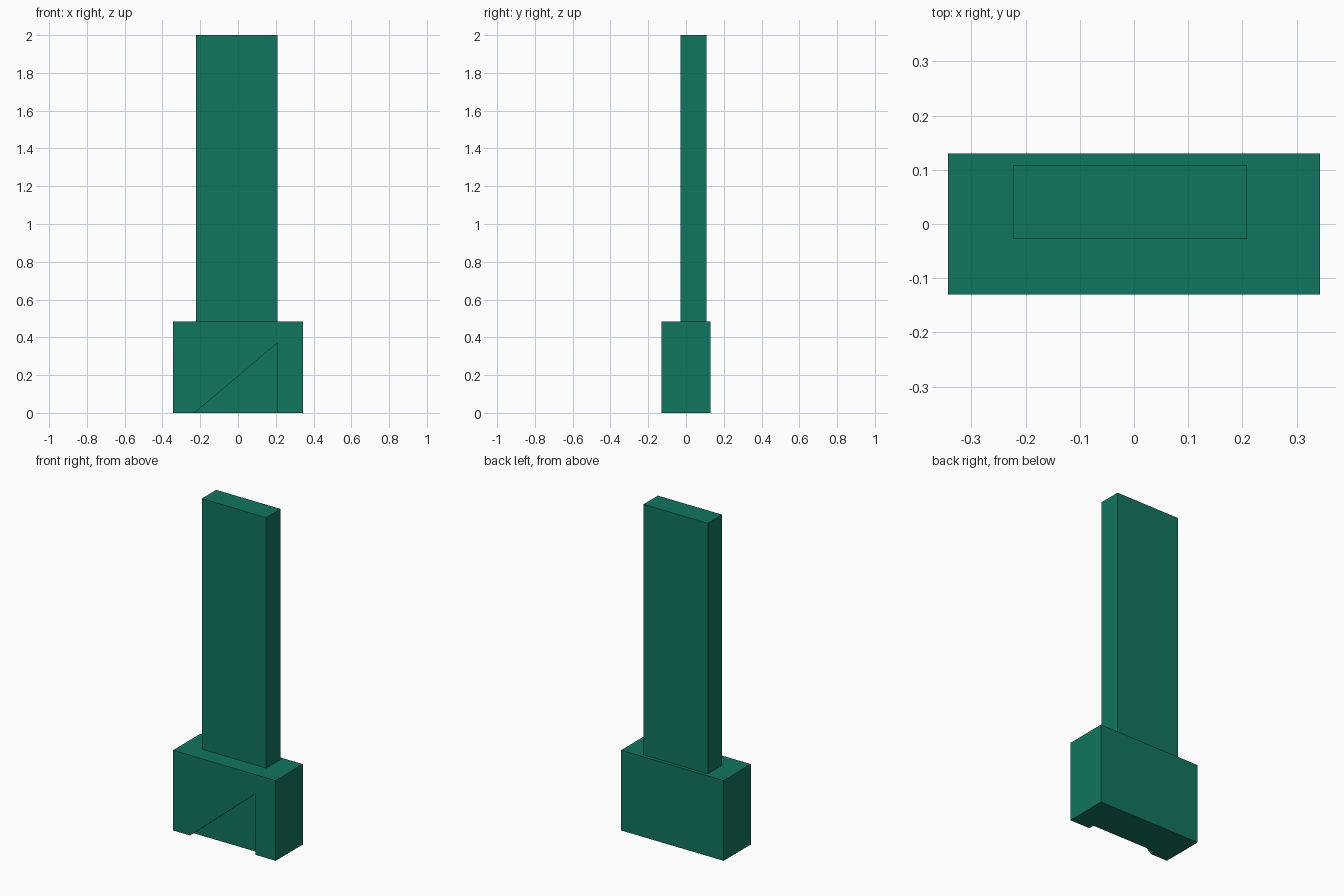
import bpy
import bmesh
from mathutils import Vector

default = bpy.data.objects.get("Cube")
if default:
    bpy.data.objects.remove(default, do_unlink=True)

# Single flat colour
green = bpy.data.materials.new("deep green")
green.use_nodes = True
colour = (0.005, 0.18, 0.117, 1.0)
green.diffuse_color = colour
green.node_tree.nodes["Principled BSDF"].inputs["Base Color"].default_value = colour


def prism(name, outline, y_front, y_back):
    """Extrude an x-z outline from front to back."""
    bm = bmesh.new()
    face = bm.faces.new([bm.verts.new((x, y_front, z)) for x, z in outline])
    result = bmesh.ops.extrude_face_region(bm, geom=[face])
    moved = [v for v in result["geom"] if isinstance(v, bmesh.types.BMVert)]
    bmesh.ops.translate(bm, verts=moved, vec=Vector((0, y_back - y_front, 0)))
    bmesh.ops.recalc_face_normals(bm, faces=bm.faces)
    mesh = bpy.data.meshes.new(name)
    bm.to_mesh(mesh)
    bm.free()
    mesh.materials.append(green)
    obj = bpy.data.objects.new(name, mesh)
    bpy.context.collection.objects.link(obj)
    return obj


def box(name, x0, x1, y0, y1, z0, z1):
    return prism(name, [(x0, z0), (x1, z0), (x1, z1), (x0, z1)], y0, y1)


# Wide base block and the tall slab standing on it
base = box("base_block", -0.343, 0.343, -0.13, 0.13, 0.0, 0.485)
box("upright_slab", -0.222, 0.208, -0.028, 0.109, 0.485, 2.0)

# Shallow triangular recess in the front of the base, open at the bottom
slope = 0.37 / 0.438
drop = 0.05
cutter = prism("recess_cutter",
               [(-0.23 - drop / slope, -drop), (0.208, -drop), (0.208, 0.37)],
               -0.2, -0.095)
cutter.hide_render = True
cut = base.modifiers.new("recess", "BOOLEAN")
cut.operation = "DIFFERENCE"
cut.solver = "EXACT"
cut.object = cutter
bpy.context.view_layer.objects.active = base
bpy.ops.object.modifier_apply(modifier=cut.name)
bpy.data.objects.remove(cutter, do_unlink=True)
